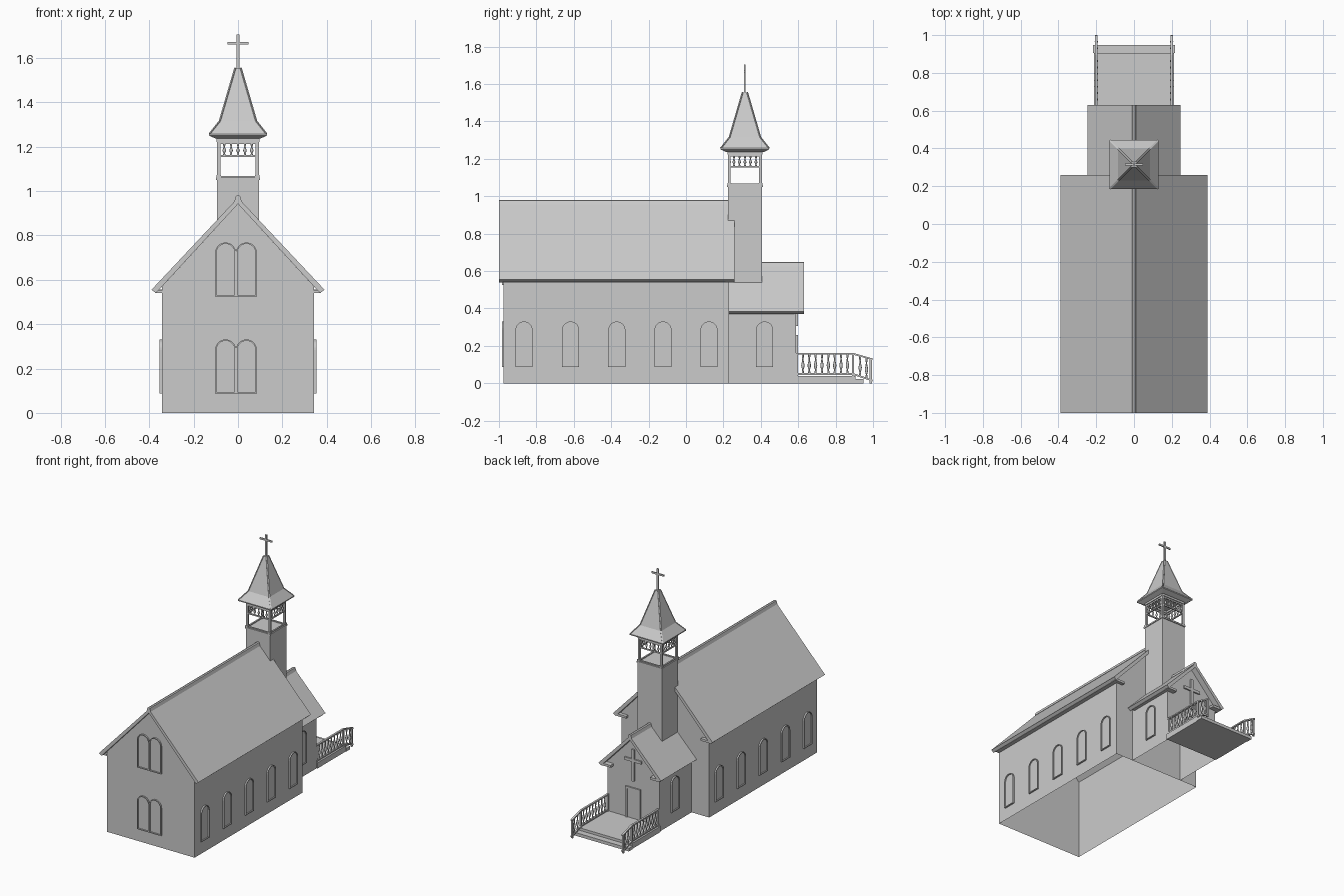
import bpy, bmesh, math
from mathutils import Vector, Matrix

if "Cube" in bpy.data.objects:
    bpy.data.objects.remove(bpy.data.objects["Cube"])

TY = 0.315  # tower centre along y


def finish(name, bm, smooth=False):
    bmesh.ops.recalc_face_normals(bm, faces=bm.faces)
    me = bpy.data.meshes.new(name)
    bm.to_mesh(me)
    bm.free()
    ob = bpy.data.objects.new(name, me)
    bpy.context.collection.objects.link(ob)
    if smooth:
        bpy.ops.object.select_all(action='DESELECT')
        ob.select_set(True)
        bpy.context.view_layer.objects.active = ob
        bpy.ops.object.shade_smooth_by_angle(angle=math.radians(50))


def box(bm, x0, x1, y0, y1, z0, z1):
    m = Matrix.Translation(((x0 + x1) / 2, (y0 + y1) / 2, (z0 + z1) / 2))
    bmesh.ops.create_cube(bm, size=1, matrix=m @ Matrix.Diagonal((x1 - x0, y1 - y0, z1 - z0, 1)))


def beam(bm, p, q, w, h):
    p, q = Vector(p), Vector(q)
    rot = (q - p).to_track_quat('Y', 'Z').to_matrix().to_4x4()
    m = Matrix.Translation((p + q) / 2) @ rot @ Matrix.Diagonal((w, (q - p).length, h, 1))
    bmesh.ops.create_cube(bm, size=1, matrix=m)


def prism(bm, prof, y0, y1, skip=()):
    """Extrude an xz profile along y, leaving out the listed side faces."""
    a = [bm.verts.new((x, y0, z)) for x, z in prof]
    b = [bm.verts.new((x, y1, z)) for x, z in prof]
    bm.faces.new(a)
    bm.faces.new(b[::-1])
    n = len(prof)
    for i in range(n):
        if i not in skip:
            j = (i + 1) % n
            bm.faces.new((a[i], a[j], b[j], b[i]))


def loft(bm, rings, cap=(True, True)):
    rings = [[bm.verts.new(p) for p in r] for r in rings]
    for r, s in zip(rings, rings[1:]):
        for i in range(len(r)):
            j = (i + 1) % len(r)
            bm.faces.new((r[i], r[j], s[j], s[i]))
    if cap[0]:
        bm.faces.new(rings[0])
    if cap[1]:
        bm.faces.new(rings[-1])


def spindle(bm, x, y, z0, z1, r):
    prof = [(.6, 0), (.6, .12), (.35, .2), (.9, .35), (1, .45), (.5, .65), (.35, .78), (.6, .85), (.6, 1)]
    loft(bm, [[(x + r * k * math.cos(a * math.pi / 4), y + r * k * math.sin(a * math.pi / 4), z0 + (z1 - z0) * t)
               for a in range(8)] for k, t in prof])


def window(bm, place, c, z0, z1, w):
    """Arched window with thin raised rim and recessed pane; place maps (u, v, depth) to xyz."""
    def outline(inset, d):
        r, base = w - inset, z0 + inset
        pts = [(c - r, base), (c + r, base)]
        pts += [(c + r * math.cos(i * math.pi / 14), z1 - w + r * math.sin(i * math.pi / 14)) for i in range(15)]
        return [place(u, v, d) for u, v in pts]
    loft(bm, [outline(0, 0), outline(0, .01), outline(.006, .01), outline(.006, .002)], (False, True))


def gable_block(name, w, wall_top, apex, y0, y1):
    bm = bmesh.new()
    prism(bm, [(-w, 0), (w, 0), (w, wall_top), (0, apex), (-w, wall_top)], y0, y1, skip=(0, 2, 3))
    finish(name + "_walls", bm)


def gable_roof(name, e, z_eave, peak, wall, y0, y1):
    bm = bmesh.new()
    i, zi = e - .02, z_eave - .015
    prism(bm, [(-e, z_eave), (0, peak), (e, z_eave), (i, zi), (0, peak - .028), (-i, zi)], y0, y1)
    finish(name + "_roof", bm)
    # ridge cap and eave boards
    bm = bmesh.new()
    prism(bm, [(-.016, peak - .014), (-.009, peak + .008), (0, peak + .011), (.009, peak + .008),
               (.016, peak - .014)], y0, y1)
    finish(name + "_ridge_cap", bm)
    bm = bmesh.new()
    for s in (-1, 1):
        xs = sorted((s * wall, s * (i + .002)))
        box(bm, *xs, y0 + .02, y1 - .02, zi, zi + .012)
        # cornice return on the entrance gable
        xs = sorted((s * (wall - .05), s * (i + .004)))
        box(bm, *xs, y1 - .05, y1 - .006, zi, zi + .016)
    finish(name + "_eave_trim", bm)


# nave and entrance vestibule
gable_block("nave", .343, .569, .942, -.975, .23)
gable_roof("nave", .39, .555, .97, .343, -1, .26)
gable_block("vestibule", .205, .395, .609, .23, .588)
gable_roof("vestibule", .245, .385, .637, .205, .23, .63)

# windows on the sides and the paired windows on the far gable
bm = bmesh.new()
for s in (-1, 1):
    for y in (-.866, -.617, -.37, -.123, .123):
        window(bm, lambda u, v, d: (s * (.343 + d), u, v), y, .088, .33, .046)
    window(bm, lambda u, v, d: (s * (.205 + d), u, v), .42, .088, .33, .046)
for z in (.088, .525):
    for c in (-.056, .038):
        window(bm, lambda u, v, d: (u, -.975 - d, v), c, z, z + .243, .047)
finish("windows", bm)

# door with frame, and gable cross
bm = bmesh.new()
box(bm, -.045, .045, .586, .591, .04, .245)
for s in (-1, 1):
    box(bm, *sorted((s * .045, s * .058)), .586, .598, .04, .258)
box(bm, -.058, .058, .586, .598, .245, .258)
finish("door", bm)
bm = bmesh.new()
box(bm, -.01, .01, .586, .598, .305, .53)
box(bm, -.066, .066, .586, .598, .442, .462)
finish("gable_cross", bm)

# tower shaft
bm = bmesh.new()
box(bm, -.095, .095, TY - .09, TY + .09, .53, 1.055)
box(bm, -.1, .1, TY - .096, TY + .096, 1.05, 1.06)
finish("tower", bm)

# belfry: corner posts, beams, hanging railing
bm = bmesh.new()
sp = bmesh.new()
for sx in (-1, 1):
    for sy in (-1, 1):
        x, y = sx * .087, TY + sy * .083
        box(bm, x - .007, x + .007, y - .007, y + .007, 1.06, 1.24)
        box(bm, x - .011, x + .011, y - .011, y + .011, 1.06, 1.072)
for s in (-1, 1):
    for z0, z1, t in ((1.06, 1.067, .005), (1.153, 1.162, .004), (1.212, 1.222, .004), (1.222, 1.24, .01)):
        y, x = TY + s * .083, s * .087
        box(bm, -.092, .092, y - t, y + t, z0, z1)
        box(bm, x - t, x + t, TY - .088, TY + .088, z0, z1)
    for i in range(5):
        k = (i - 2) * .031
        spindle(sp, k, TY + s * .083, 1.16, 1.214, .008)
        spindle(sp, s * .087, TY + k * .95, 1.16, 1.214, .008)
finish("belfry_frame", bm)
finish("belfry_spindles", sp, True)

# flared spire with hip ribs
steps = [(.1, 1.236), (.13, 1.25), (.13, 1.257), (.084, 1.315), (.014, 1.555)]
corners = ((-1, -1), (1, -1), (1, 1), (-1, 1))
bm = bmesh.new()
loft(bm, [[(sx * r, TY + sy * r, z) for sx, sy in corners] for r, z in steps])
finish("spire", bm)
bm = bmesh.new()
for sx, sy in corners:
    p = [(sx * (r - .002), TY + sy * (r - .002), z) for r, z in steps[2:]]
    beam(bm, p[0], p[1], .008, .006)
    beam(bm, p[1], p[2], .008, .006)
finish("spire_hips", bm)
bm = bmesh.new()
box(bm, -.006, .006, TY - .004, TY + .004, 1.55, 1.705)
box(bm, -.048, .048, TY - .004, TY + .004, 1.661, 1.673)
finish("spire_cross", bm)

# porch deck and step
bm = bmesh.new()
box(bm, -.212, .212, .588, .905, 0, .04)
box(bm, -.216, .216, .905, .948, 0, .022)
finish("porch_deck", bm)

# porch railings, sloping down past the step
bm = bmesh.new()
sp = bmesh.new()
for x in (-.199, .199):
    for z, drop in ((.158, .03), (.05, .036)):
        beam(bm, (x, .588, z), (x, .895, z), .014, .009)
        beam(bm, (x, .892, z), (x, .998, z - drop), .014, .009)
    for y, z0, z1 in ((.594, .04, .16), (.893, .03, .16), (.988, 0, .131)):
        box(bm, x - .006, x + .006, y - .006, y + .006, z0, z1)
    for i in range(11):
        y = .625 + i * .034
        d = max(0, y - .892)
        if abs(y - .893) > .012:
            spindle(sp, x, y, .05 - d * .34, .156 - d * .28, .009)
finish("porch_rails", bm)
finish("porch_spindles", sp, True)
